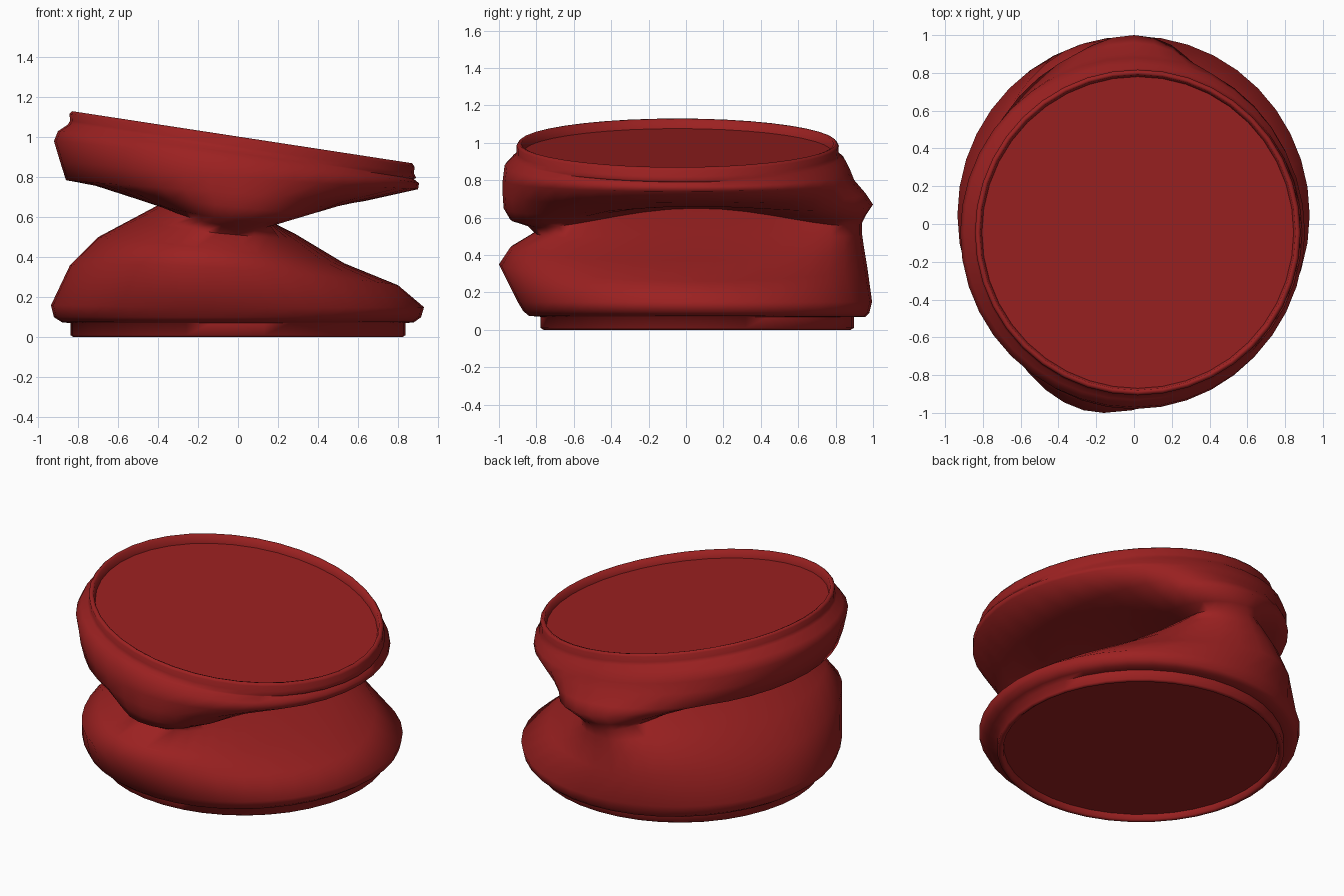
import bpy, bmesh, math

if "Cube" in bpy.data.objects:
    bpy.data.objects.remove(bpy.data.objects["Cube"])

SIDES = 40

mat = bpy.data.materials.new("red_metal")
mat.diffuse_color = (0.33, 0.015, 0.015, 1)
mat.use_nodes = True
mat.node_tree.nodes["Principled BSDF"].inputs["Base Color"].default_value = mat.diffuse_color


def circle(r, z, cx, cy, slope=0.0):
    """Round ring, optionally tilted along x."""
    pts = []
    for i in range(SIDES):
        a = 2 * math.pi * i / SIDES
        x, y = r * math.cos(a), r * math.sin(a)
        pts.append((cx + x, cy + y, z + slope * x))
    return pts


def crushed(lx, lz, rx, rz, fy, fz, by, bz, xm, p=1.0, dent=0.0, lift=0.0):
    """Ring through left, right, front and back points; dent pushes the right side in."""
    ym, zc, pts = (fy + by) / 2, (fz + bz) / 2, []
    for i in range(SIDES):
        a = 2 * math.pi * i / SIDES
        c, s = math.cos(a), math.sin(a)
        right = max(c, 0)
        x = xm + c * ((rx - xm) if c > 0 else (xm - lx)) - dent * right ** 3
        y = ym + math.copysign(abs(s) ** p, s) * (by - fy) / 2
        z = zc + (bz - fz) / 2 * s + (rz - lz) / 2 * c + ((rz + lz) / 2 - zc) * c * c
        pts.append((x, y, z + lift * right ** 4))
    return pts


def loft(name, rings, cap=False):
    bm = bmesh.new()
    loops = [[bm.verts.new(p) for p in ring] for ring in rings]
    for a, b in zip(loops, loops[1:]):
        for i in range(SIDES):
            j = (i + 1) % SIDES
            bm.faces.new((a[i], a[j], b[j], b[i]))
    if cap:
        bm.faces.new(loops[-1])
    mesh = bpy.data.meshes.new(name)
    bm.to_mesh(mesh)
    bm.free()
    mesh.materials.append(mat)
    ob = bpy.data.objects.new(name, mesh)
    bpy.context.collection.objects.link(ob)
    bpy.ops.object.select_all(action='DESELECT')
    ob.select_set(True)
    bpy.context.view_layer.objects.active = ob
    bpy.ops.object.shade_smooth_by_angle(angle=math.radians(85))
    return ob


# Base rim
base = [circle(r, z, 0, 0.06) for r, z in
        [(0.80, 0.04), (0.805, 0.01), (0.82, 0.0), (0.838, 0.01), (0.838, 0.07)]]

# Crushed body: left x,z / right x,z / front y,z / back y,z / centre x / pinch, dent, lift
body = [crushed(*k) for k in [
    (-.88, .075, .88, .075, -.84, .075, .96, .070, 0),
    (-.92, .10, .915, .10, -.87, .10, .98, .09, 0),
    (-.935, .16, .93, .15, -.90, .15, .995, .15, 0),
    (-.84, .36, .80, .26, -1.0, .35, .97, .33, -.16, 1.15),
    (-.70, .50, .60, .36, -.94, .44, .95, .45, -.12, 1, .07, .01),
    (-.55, .58, .50, .47, -.81, .52, .94, .52, -.10, 1, .22, .05),
    (-.40, .66, .50, .55, -.85, .56, .94, .57, -.08, 1, .48, .10),
    (-.50, .69, .56, .565, -.94, .59, .96, .61, -.05, 1, .36, .10),
    (-.72, .76, .67, .60, -.975, .65, 1.0, .67, 0, 1.1, .25, .06),
    (-.86, .785, .70, .66, -.98, .72, .96, .73, 0, 1, .07, .02),
    (-.89, .88, .90, .74, -.98, .80, .90, .80, 0),
    (-.92, .98, .905, .77, -.97, .88, .88, .85, 0),
    (-.90, 1.03, .88, .79, -.93, .92, .85, .91, 0),
]]

# Tilted top rim
SLOPE = -0.153
rim = [circle(r, z, 0.02, -0.045, SLOPE) for r, z in
       [(0.87, 0.93), (0.86, 0.95), (0.862, 0.985), (0.85, 1.0), (0.835, 0.995), (0.825, 0.95)]]

loft("crushed_can_body", base + body + rim)

# Recessed lid and recessed bottom
loft("top_lid", [circle(0.825, 0.95, 0.02, -0.045, SLOPE),
                 circle(0.80, 0.95, 0.02, -0.045, SLOPE)], cap=True)
loft("bottom_plate", [circle(0.80, 0.04, 0, 0.06), circle(0.78, 0.04, 0, 0.06)], cap=True)
